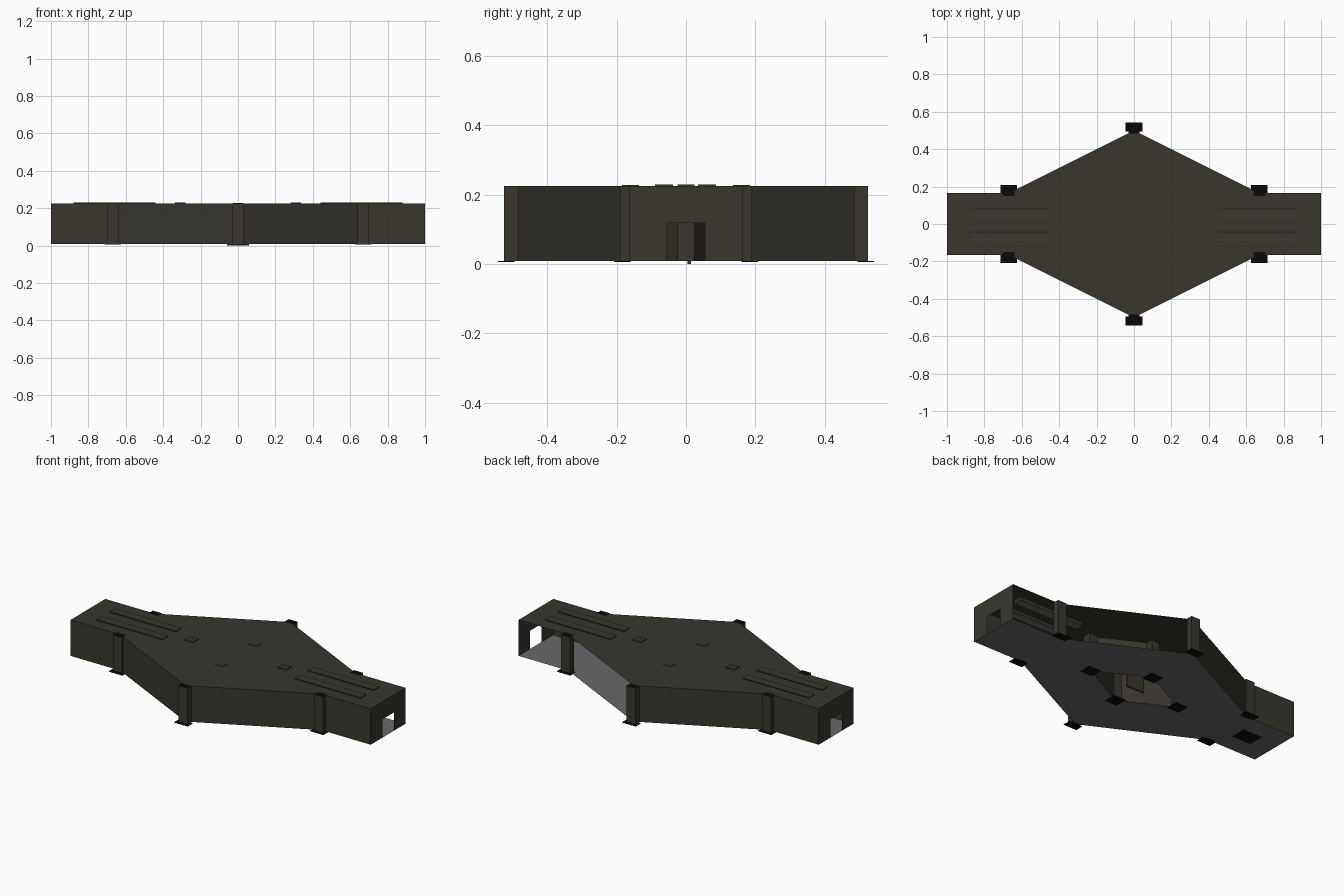
import bpy, bmesh

if "Cube" in bpy.data.objects:
    bpy.data.objects.remove(bpy.data.objects["Cube"])

Z0, Z1 = 0.008, 0.225


def material(name, rgb):
    m = bpy.data.materials.new(name)
    m.diffuse_color = (*rgb, 1)
    m.use_nodes = True
    m.node_tree.nodes["Principled BSDF"].inputs["Base Color"].default_value = m.diffuse_color
    return m


OLIVE = material("dark_olive", (0.040, 0.037, 0.027))
GREY = material("floor_grey", (0.14, 0.14, 0.145))
BLACK = material("black", (0.003, 0.003, 0.003))


def mesh_object(name, polys, *mats):
    """Join a list of polygons (lists of points) into one object."""
    bm = bmesh.new()
    for poly in polys:
        bm.faces.new([bm.verts.new(p) for p in poly])
    bmesh.ops.remove_doubles(bm, verts=bm.verts, dist=1e-5)
    me = bpy.data.meshes.new(name)
    bm.to_mesh(me)
    bm.free()
    for m in mats:
        me.materials.append(m)
    ob = bpy.data.objects.new(name, me)
    bpy.context.collection.objects.link(ob)
    return ob


def rect(x0, x1, y0, y1, z):
    return [(x0, y0, z), (x1, y0, z), (x1, y1, z), (x0, y1, z)]


def wall(a, b, z0=Z0, z1=Z1):
    return [(*a, z0), (*b, z0), (*b, z1), (*a, z1)]


def box(x0, x1, y0, y1, z0, z1):
    c = [(x0, y0), (x1, y0), (x1, y1), (x0, y1)]
    sides = [wall(c[i], c[(i + 1) % 4], z0, z1) for i in range(4)]
    return sides + [rect(x0, x1, y0, y1, z1), rect(x0, x1, y0, y1, z0)[::-1]]


# Plan outline, anticlockwise from the right end
W, K, D = 0.165, 0.67, 0.5
OUT = [(1, -W), (1, W), (K, W), (0, D), (-K, W), (-1, W),
       (-1, -W), (-K, -W), (0, -D), (K, -W)]
HOLE = [(0.31, 0), (0, 0.16), (-0.31, 0), (0, -0.16)]

# Roof
mesh_object("roof", [[(x, y, Z1) for x, y in OUT]], OLIVE)

# Side walls, leaving the back right open
mesh_object("side_walls", [wall(OUT[i], OUT[i + 1]) for i in (3, 4, 6, 7, 8)]
            + [wall(OUT[9], OUT[0])], OLIVE)

# End walls with a doorway
DW, DH = 0.055, 0.118
for s, name in ((1, "right_end_wall"), (-1, "left_end_wall")):
    mesh_object(name, [wall((s, -s * W), (s, -s * DW), Z0, DH),
                       wall((s, s * DW), (s, s * W), Z0, DH),
                       wall((s, -s * W), (s, s * W), DH, Z1)], OLIVE)

# Floor with a diamond opening in the middle
floor = []
for s in (1, -1):
    floor.append([(s, -s * W), (s, s * W), (s * K, s * W), (s * K, -s * W)])
    floor.append([(s * K, -s * W), (s * K, s * W), (s * 0.31, 0)])
    for t in (1, -1):
        q = [(s * K, t * W), (0, t * D), (0, t * 0.16), (s * 0.31, 0)]
        floor.append(q if s * t > 0 else q[::-1])
mesh_object("floor", [[(x, y, Z0) for x, y in p] for p in floor], GREY)
mesh_object("floor_hatch", [rect(-0.87, -0.74, -0.05, 0.05, Z0 - 0.002)[::-1]], BLACK)

# Inner room walls and corner columns
mesh_object("inner_walls", [wall(HOLE[i], HOLE[(i + 1) % 4]) for i in range(4)], OLIVE)
for i, (x, y) in enumerate(HOLE):
    top = 0.230 if y == 0 else 0.2275
    mesh_object(f"inner_column_{i}",
                box(x - 0.028, x + 0.028, y - 0.025, y + 0.025, Z0, top), OLIVE)
    mesh_object(f"inner_column_base_{i}",
                [rect(x - 0.043, x + 0.043, y - 0.04, y + 0.04, Z0 - 0.001)[::-1]], BLACK)

# Small standing panel in the middle
mesh_object("centre_panel", box(-0.06, 0.06, 0.005, 0.015, 0.0, 0.11), OLIVE)

# Outer pillars with black caps and flat black feet
for x in (-K, 0, K):
    for s in (1, -1):
        y = D if x == 0 else W
        y0, y1 = sorted((s * (y - 0.015), s * (y + 0.025)))
        p = mesh_object("outer_pillar", box(x - 0.03, x + 0.03, y0, y1, Z0, Z1 + 0.0005),
                        OLIVE, BLACK)
        for f in p.data.polygons:
            f.material_index = int(abs(f.normal.z) > 0.5)
        f0, f1 = sorted((s * (y - 0.005), s * (y + 0.043)))
        mesh_object("pillar_foot", box(x - 0.045, x + 0.045, f0, f1, Z0 - 0.002, Z0 + 0.001),
                    BLACK)

# Long ceiling lights, recessed on top and grey underneath
for s in (1, -1):
    for y in (-0.064, 0.061):
        x0, x1 = sorted((s * 0.44, s * 0.88))
        light = mesh_object("ceiling_light", box(x0, x1, y - 0.026, y + 0.026, 0.205, 0.230),
                            OLIVE, GREY)
        bm = bmesh.new()
        bm.from_mesh(light.data)
        bm.normal_update()
        top = [f for f in bm.faces if f.normal.z > 0.5]
        bmesh.ops.inset_region(bm, faces=top, thickness=0.013, depth=-0.003)
        bm.normal_update()
        for f in bm.faces:
            f.material_index = int(f.normal.z < -0.9)
        bm.to_mesh(light.data)
        bm.free()
